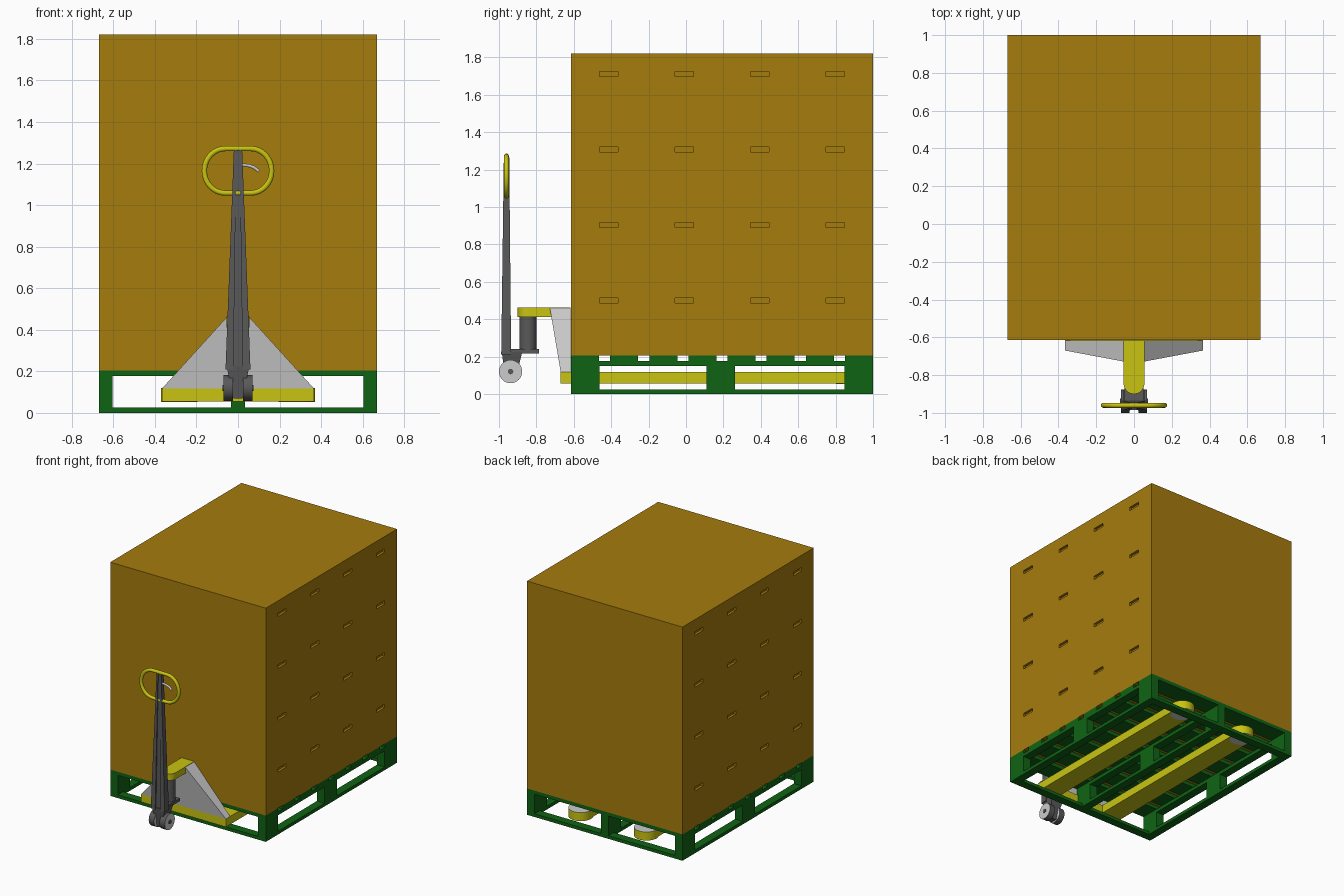
import bpy
import bmesh
import math
from mathutils import Matrix, Vector

if "Cube" in bpy.data.objects:
    bpy.data.objects.remove(bpy.data.objects["Cube"], do_unlink=True)


def material(name, r, g, b):
    m = bpy.data.materials.new(name)
    m.use_nodes = True
    m.diffuse_color = (r, g, b, 1)
    m.node_tree.nodes["Principled BSDF"].inputs["Base Color"].default_value = (r, g, b, 1)
    return m


CARDBOARD = material("cardboard brown", 0.38, 0.2, 0.004)
GREEN = material("pallet green", 0.005, 0.127, 0.007)
YELLOW = material("safety yellow", 0.58, 0.55, 0.006)
DARK = material("dark grey", 0.1, 0.1, 0.1)
LIGHT = material("light grey", 0.6, 0.6, 0.6)


def finish(name, bm, *mats, smooth=False):
    bmesh.ops.recalc_face_normals(bm, faces=bm.faces[:])
    mesh = bpy.data.meshes.new(name)
    bm.to_mesh(mesh)
    bm.free()
    for m in mats:
        mesh.materials.append(m)
    ob = bpy.data.objects.new(name, mesh)
    bpy.context.collection.objects.link(ob)
    if smooth:
        bpy.ops.object.select_all(action="DESELECT")
        ob.select_set(True)
        bpy.context.view_layer.objects.active = ob
        bpy.ops.object.shade_smooth_by_angle()
    return ob


def add_block(bm, x, y, z, top=None):
    """Block from (low, high) ranges; top gives other x and y ranges at the upper end."""
    verts = bmesh.ops.create_cube(bm, size=1)["verts"]
    for v in verts:
        i, j, k = (int(c > 0) for c in v.co)
        rx, ry = top if top and k else (x, y)
        v.co = (rx[i], ry[j], z[k])
    return verts


def block(name, mat, x, y, z, top=None):
    bm = bmesh.new()
    add_block(bm, x, y, z, top)
    return finish(name, bm, mat)


def cylinder(name, mats, centre, radius, depth, axis="Z", segments=32):
    """Cylinder whose end caps take the second material."""
    bm = bmesh.new()
    bmesh.ops.create_cone(bm, cap_ends=True, segments=segments, radius1=radius,
                          radius2=radius, depth=depth)
    for f in bm.faces:
        f.material_index = int(len(f.verts) > 4 and len(mats) > 1)
    turn = Matrix.Rotation(math.pi / 2, 4, "Y") if axis == "X" else Matrix()
    bm.transform(Matrix.Translation(centre) @ turn)
    return finish(name, bm, *mats, smooth=True)


def tube(name, mat, points, radius, cyclic):
    curve = bpy.data.curves.new(name, "CURVE")
    curve.dimensions = "3D"
    curve.bevel_depth = radius
    curve.bevel_resolution = 3
    curve.use_fill_caps = True
    s = curve.splines.new("POLY")
    s.points.add(len(points) - 1)
    for p, co in zip(s.points, points):
        p.co = (*co, 1)
    s.use_cyclic_u = cyclic
    s.use_smooth = True
    curve.materials.append(mat)
    ob = bpy.data.objects.new(name, curve)
    bpy.context.collection.objects.link(ob)
    return ob


def mid(c, half):
    return (c - half, c + half)


W, Y0, Y1, DECK, TOP = 0.67, -0.615, 1.0, 0.205, 1.82
LENGTH = Y1 - Y0

# Carton stack with grip slots cut into both sides
stack = block("carton_stack", CARDBOARD, (-W, W), (Y0, Y1), (DECK, TOP))
bm = bmesh.new()
for side in (-1, 1):
    for col in range(4):
        for row in range(4):
            y = Y0 + LENGTH * (col + 0.5) / 4
            z = TOP - (TOP - DECK) * (row + 0.27) / 4
            add_block(bm, mid(side * W, 0.02), mid(y, 0.05), mid(z, 0.014))
cutter = finish("slot_cutter", bm, CARDBOARD)
cutter.hide_render = True
mod = stack.modifiers.new("grip slots", "BOOLEAN")
mod.operation = "DIFFERENCE"
mod.solver = "EXACT"
mod.object = cutter
bpy.context.view_layer.objects.active = stack
bpy.ops.object.modifier_apply(modifier=mod.name)
bpy.data.objects.remove(cutter, do_unlink=True)

# Pallet: deck slats, stringers, blocks and base frame
for i in range(8):
    y = Y0 + i * (LENGTH - 0.15) / 7
    block("deck_slat", GREEN, (-W, W), (y, y + 0.15), (0.177, DECK))
for x in (-W + 0.0325, 0, W - 0.0325):
    xr = mid(x, 0.0325)
    block("stringer", GREEN, xr, (Y0, Y1), (0.15, 0.177))
    block("base_runner", GREEN, xr, (Y0, Y1), (0, 0.025))
    for y in (Y0 + 0.076, 0.185, Y1 - 0.076):
        block("pallet_block", GREEN, xr, mid(y, 0.076), (0.025, 0.15))
for y in (Y0 + 0.0325, Y1 - 0.0325):
    block("base_crossboard", GREEN, (-W, W), mid(y, 0.0325), (0, 0.0248))

# Forks with rounded tips, and the beam joining them
block("fork_beam", YELLOW, (-0.365, 0.365), (-0.67, -0.6), (0.055, 0.118))
for x in (-0.283, 0.283):
    block("fork", YELLOW, mid(x, 0.082), (-0.6, 0.88), (0.055, 0.118))
    cylinder("fork_tip", (YELLOW, LIGHT), (x, 0.89, 0.086), 0.088, 0.066)

# Sloping body and the neck plate in front of it
block("jack_body", LIGHT, (-0.365, 0.365), (-0.67, -0.617), (0.118, 0.46),
      ((-0.055, 0.055), (-0.728, -0.617)))
block("neck_top", YELLOW, (-0.055, 0.055), (-0.728, -0.617), (0.46, 0.463))
block("neck", YELLOW, (-0.055, 0.055), (-0.845, -0.72), (0.412, 0.463))
cylinder("neck_end", (YELLOW,), (0, -0.845, 0.4375), 0.055, 0.051)

# Pump and steering head
cylinder("pump", (DARK,), (0, -0.845, 0.325), 0.045, 0.18)
block("pump_plate", DARK, (-0.05, 0.05), (-0.95, -0.785), (0.217, 0.24))
block("steering_head", DARK, (-0.022, 0.022), (-0.965, -0.915), (0.07, 0.225),
      ((-0.055, 0.055), (-0.985, -0.875)))

# Steering wheels
for x in (-0.046, 0.046):
    cylinder("steering_wheel", (DARK, LIGHT), (x, -0.938, 0.12), 0.062, 0.046, "X")
cylinder("axle", (DARK,), (0, -0.938, 0.12), 0.015, 0.15, "X", 16)

# Tiller: tapered channel made of a web and two flanges
block("tiller_web", DARK, (-0.055, 0.055), (-0.978, -0.935), (0.21, 1.265),
      ((-0.018, 0.018), (-0.968, -0.945)))
for s in (-1, 1):
    block("tiller_flange", DARK, tuple(sorted((s * 0.022, s * 0.06))),
          (-0.988, -0.935), (0.21, 1.265),
          (tuple(sorted((s * 0.008, s * 0.02))), (-0.974, -0.945)))

# Handle loop
loop = []
for side, start in ((1, -90), (-1, 90)):
    for i in range(17):
        a = math.radians(start + i * 180 / 16)
        loop.append((side * 0.062 + 0.1 * math.cos(a), -0.96, 1.165 + 0.107 * math.sin(a)))
tube("handle_loop", YELLOW, loop, 0.0135, True)

# Release lever
lever = [Vector((0.01 + 0.09 * t, -0.96, 1.193 - 0.03 * t ** 3))
         for t in (0, 0.25, 0.5, 0.7, 0.85, 1)]
tube("release_lever", LIGHT, lever, 0.008, False)
